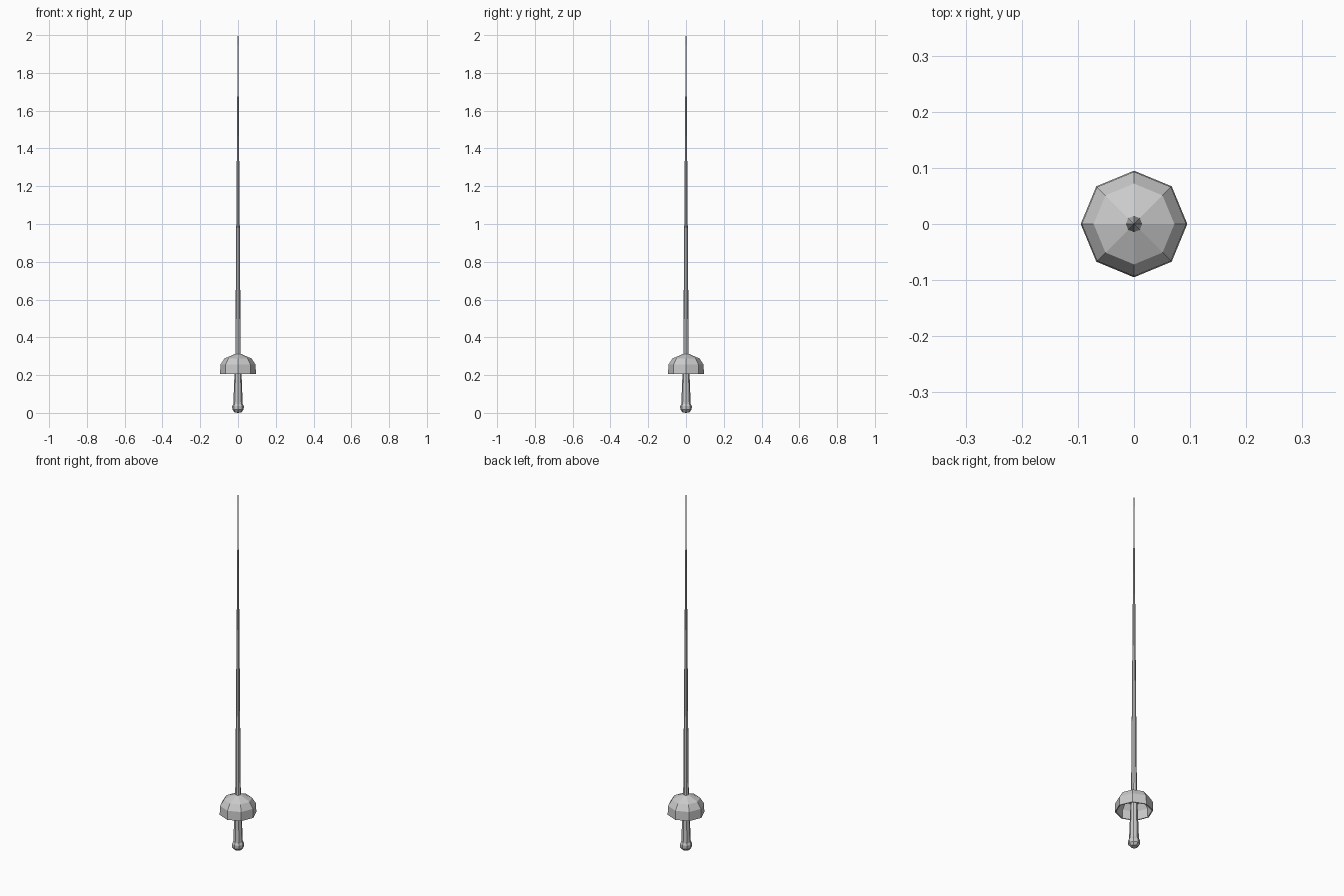
import bpy
import bmesh
from math import cos, sin, pi

if "Cube" in bpy.data.objects:
    bpy.data.objects.remove(bpy.data.objects["Cube"])

SIDES = 8


def lathe(name, profile):
    """Revolve (radius, z) points into a faceted part; zero radius makes a pole."""
    bm = bmesh.new()
    rings = []
    for r, z in profile:
        n = SIDES if r > 0 else 1
        rings.append([bm.verts.new((r * cos(2 * pi * i / SIDES),
                                    r * sin(2 * pi * i / SIDES), z)) for i in range(n)])
    for a, b in zip(rings, rings[1:]):
        for i in range(SIDES):
            j = (i + 1) % SIDES
            if len(a) == 1:
                bm.faces.new((a[0], b[j], b[i]))
            elif len(b) == 1:
                bm.faces.new((a[i], a[j], b[0]))
            else:
                bm.faces.new((a[i], a[j], b[j], b[i]))
    bmesh.ops.recalc_face_normals(bm, faces=bm.faces)
    mesh = bpy.data.meshes.new(name)
    bm.to_mesh(mesh)
    bm.free()
    obj = bpy.data.objects.new(name, mesh)
    bpy.context.collection.objects.link(obj)
    return obj


# Long tapering blade
lathe("blade", [(0, 0.29), (0.0147, 0.29), (0.0015, 1.995), (0, 2.0)])

# Hollow bell guard: outer shell, rim, inner shell
lathe("guard", [(0, 0.315), (0.014, 0.313), (0.072, 0.288), (0.093, 0.255), (0.095, 0.205),
                (0.089, 0.205), (0.087, 0.252), (0.068, 0.282), (0, 0.305)])

# Grip, widening slightly toward the pommel
lathe("grip", [(0, 0.305), (0.016, 0.305), (0.019, 0.2), (0.025, 0.04), (0, 0.04)])

# Rounded pommel
lathe("pommel", [(0, 0), (0.018, 0.003), (0.030, 0.017), (0.031, 0.036),
                 (0.025, 0.048), (0, 0.05)])
